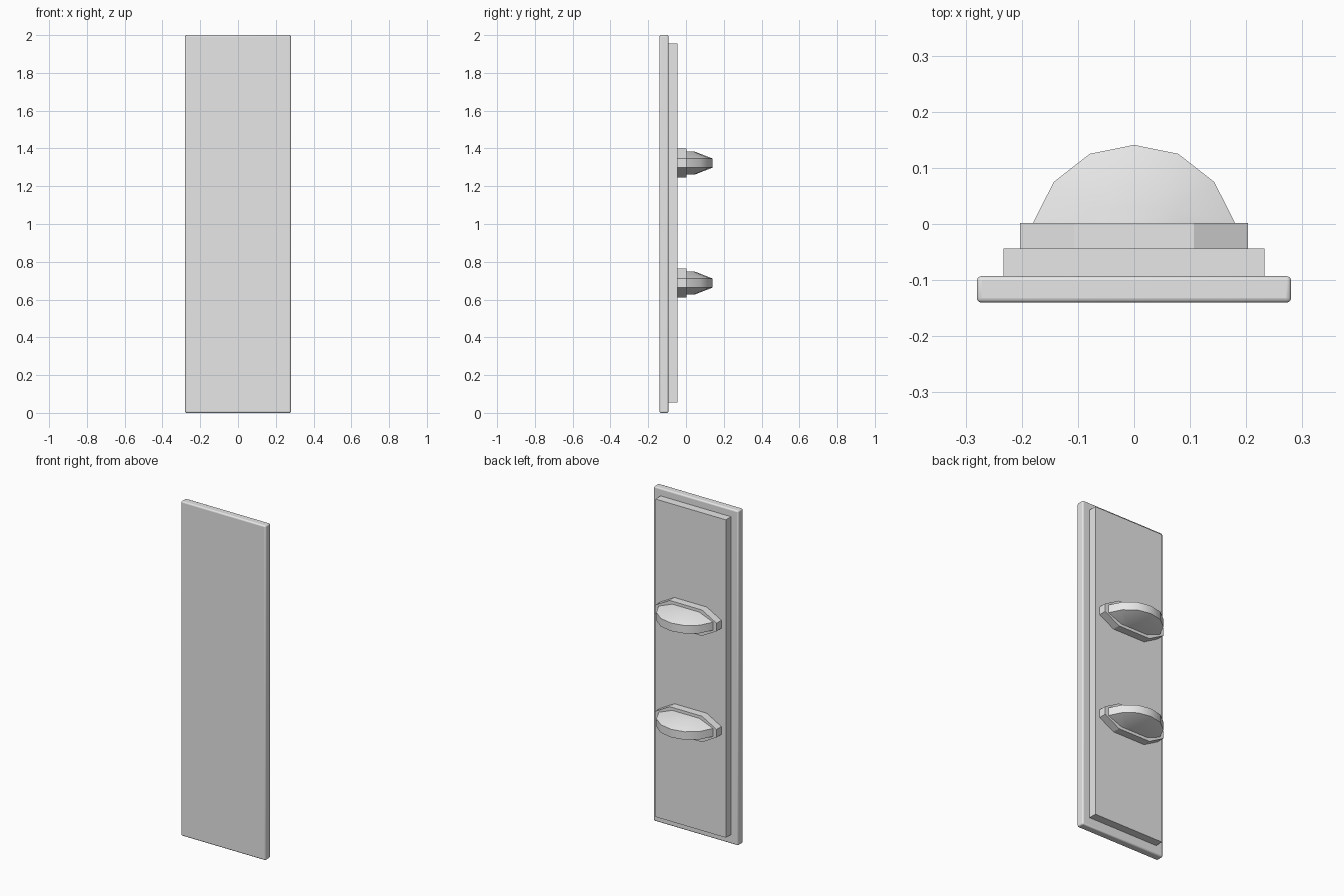
import bpy
import bmesh
import math

if "Cube" in bpy.data.objects:
    bpy.data.objects.remove(bpy.data.objects["Cube"], do_unlink=True)

grey = bpy.data.materials.new("plain grey")
grey.use_nodes = True
grey.diffuse_color = (0.8, 0.8, 0.8, 1)
grey.node_tree.nodes["Principled BSDF"].inputs["Base Color"].default_value = grey.diffuse_color


def finish(name, bm):
    bmesh.ops.recalc_face_normals(bm, faces=bm.faces)
    mesh = bpy.data.meshes.new(name)
    bm.to_mesh(mesh)
    bm.free()
    mesh.materials.append(grey)
    obj = bpy.data.objects.new(name, mesh)
    bpy.context.collection.objects.link(obj)
    return obj


def loft(name, rings):
    """Join matching point rings and close both ends."""
    bm = bmesh.new()
    loops = [[bm.verts.new(p) for p in ring] for ring in rings]
    for a, b in zip(loops, loops[1:]):
        for i in range(len(a)):
            j = (i + 1) % len(a)
            bm.faces.new((a[i], a[j], b[j], b[i]))
    bm.faces.new(loops[0])
    bm.faces.new(loops[-1])
    return finish(name, bm)


def slab(name, outline, y0, y1):
    return loft(name, [[(x, y, z) for x, z in outline] for y in (y0, y1)])


def rectangle(half_width, z0, z1):
    return [(-half_width, z0), (half_width, z0), (half_width, z1), (-half_width, z1)]


def smooth(obj, degrees):
    bpy.ops.object.select_all(action='DESELECT')
    obj.select_set(True)
    bpy.context.view_layer.objects.active = obj
    bpy.ops.object.shade_smooth_by_angle(angle=math.radians(degrees))


# Front panel with softly rounded edges
panel = slab("front_panel", rectangle(0.28, 0, 2), -0.14, -0.093)
bevel = panel.modifiers.new("rounded edges", 'BEVEL')
bevel.width = 0.008
bevel.segments = 3
smooth(panel, 40)

# Backing plate
slab("backing_plate", rectangle(0.233, 0.055, 1.955), -0.093, -0.044)

# Half-round outline of a grip, right to left
half = [(0.18, 0.002), (0.143, 0.075), (0.079, 0.125)]
arc = half + [(0, 0.141)] + [(-x, y) for x, y in reversed(half)]

for label, zc in (("lower", 0.6875), ("upper", 1.3225)):
    # Eight-sided mount
    corners = [(0.107, 0.0775), (0.203, 0.024)]
    right = corners + [(x, -z) for x, z in reversed(corners)]
    outline = right + [(-x, -z) for x, z in right]
    slab(label + "_mount", [(x, zc + z) for x, z in outline], -0.044, 0.002)

    # Grip: straight rim, sloping to a small raised flat above and below
    rim, crown = 0.024, 0.06
    layers = [(-crown, 0.5, 0.33), (-rim, 1, 1), (rim, 1, 1), (crown, 0.5, 0.33)]
    rings = [[(x * sx, 0.002 + (y - 0.002) * sy, zc + z) for x, y in arc]
             for z, sx, sy in layers]
    smooth(loft(label + "_grip", rings), 33)
